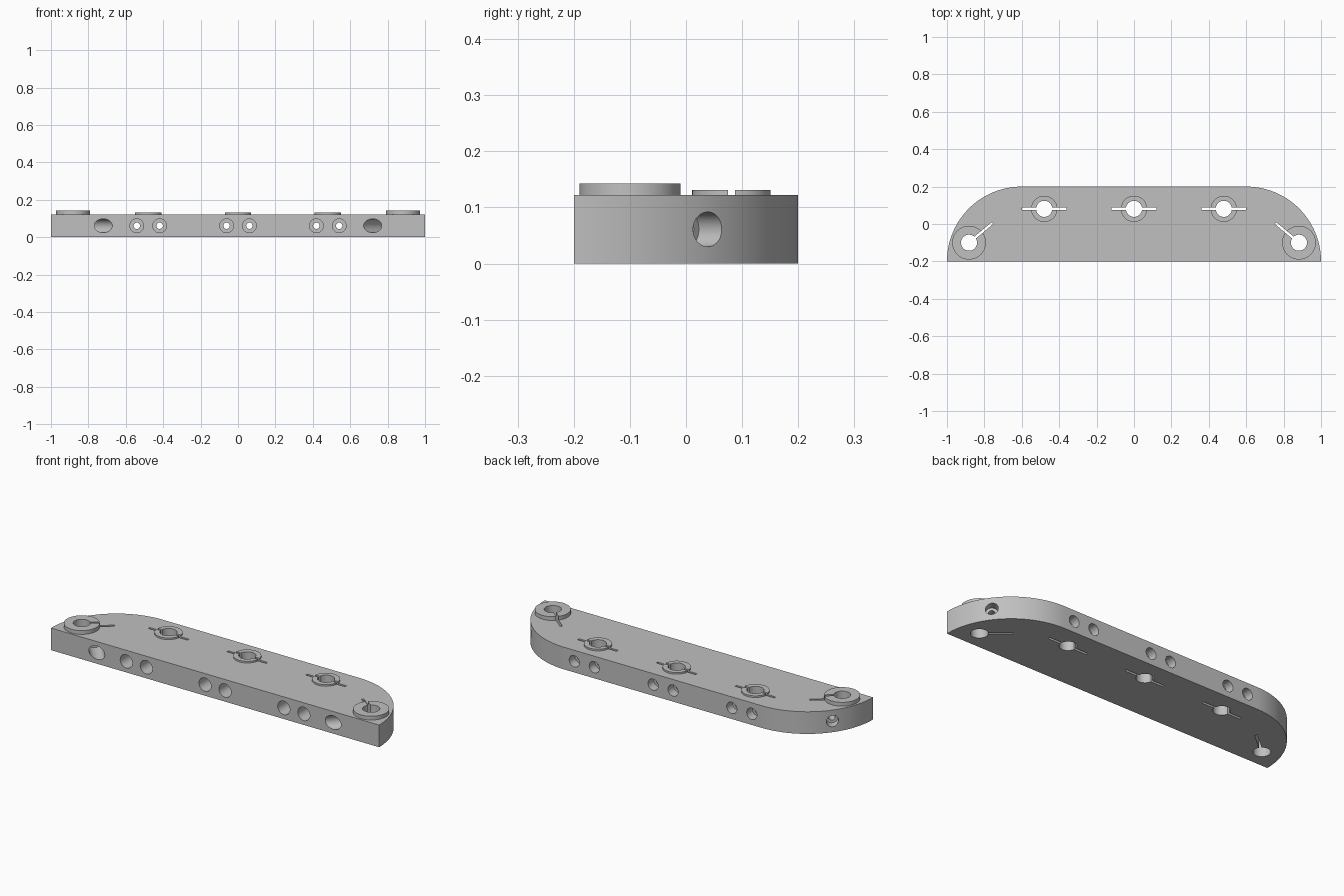
import bpy, bmesh, math
from mathutils import Matrix, Vector

if "Cube" in bpy.data.objects:
    bpy.data.objects.remove(bpy.data.objects["Cube"])

grey = bpy.data.materials.new("machined_grey")
grey.diffuse_color = (0.53, 0.53, 0.53, 1)
grey.use_nodes = True
grey.node_tree.nodes["Principled BSDF"].inputs["Base Color"].default_value = grey.diffuse_color

H = 0.122        # plate thickness
BOLT_Z = 0.061   # bolt centre height
HOLE_R = 0.043
SLOT_W = 0.013


def new_object(name, bm):
    bmesh.ops.recalc_face_normals(bm, faces=bm.faces)
    mesh = bpy.data.meshes.new(name)
    bm.to_mesh(mesh)
    bm.free()
    mesh.materials.append(grey)
    ob = bpy.data.objects.new(name, mesh)
    bpy.context.collection.objects.link(ob)
    return ob


def prism(name, outline, z0, z1):
    bm = bmesh.new()
    face = bm.faces.new([bm.verts.new((x, y, z0)) for x, y in outline])
    out = bmesh.ops.extrude_face_region(bm, geom=[face])
    top = [v for v in out["geom"] if isinstance(v, bmesh.types.BMVert)]
    bmesh.ops.translate(bm, verts=top, vec=(0, 0, z1 - z0))
    return new_object(name, bm)


def circle(cx, cy, r, n=64):
    return [(cx + r * math.cos(2 * math.pi * i / n), cy + r * math.sin(2 * math.pi * i / n))
            for i in range(n)]


def slot_outline(cx, cy, angle, s0, s1):
    rot = Matrix.Rotation(angle, 2)
    w = SLOT_W / 2
    pts = [rot @ Vector(p) for p in ((s0, -w), (s1, -w), (s1, w), (s0, w))]
    return [(cx + p.x, cy + p.y) for p in pts]


def stepped_bolt(start, direction, steps, n=40):
    """Turned cutter: steps are (distance along axis, radius)."""
    rot = Vector(direction).to_track_quat('Z', 'Y').to_matrix().to_4x4()
    mat = Matrix.Translation(start) @ rot
    bm = bmesh.new()
    rings = []
    for t, r in steps:
        rings.append([bm.verts.new(mat @ Vector((x, y, t))) for x, y in circle(0, 0, r, n)])
    for a, b in zip(rings, rings[1:]):
        for i in range(n):
            j = (i + 1) % n
            bm.faces.new((a[i], a[j], b[j], b[i]))
    bm.faces.new(rings[0])
    bm.faces.new(rings[-1])
    return new_object("bolt_cutter", bm)


def combine(body, other, operation):
    mod = body.modifiers.new("bool", 'BOOLEAN')
    mod.operation = operation
    mod.solver = 'EXACT'
    mod.object = other
    bpy.context.view_layer.objects.active = body
    bpy.ops.object.modifier_apply(modifier=mod.name)
    bpy.data.objects.remove(other)


# Plate with two rounded back corners
arc = [(0.6 + 0.4 * math.cos(a), -0.2 + 0.4 * math.sin(a))
       for a in (math.pi / 2 * i / 40 for i in range(41))]
plate = prism("clamp_plate", arc + [(-x, y) for x, y in reversed(arc)], 0, H)

# Clamp positions: x, y, boss radius, boss top, slot angle, slot start, slot end
A = math.radians(40)
clamps = [(x, 0.081, 0.07, 0.131, 0, -0.12, 0.12) for x in (-0.48, 0, 0.48)]
clamps += [(-0.882, -0.1, 0.09, 0.143, A, 0, 0.163),
           (0.882, -0.1, 0.09, 0.143, math.pi - A, 0, 0.163)]

# Raised bosses around each clamp hole
for x, y, r, top, *_ in clamps:
    combine(plate, prism("boss", circle(x, y, r), H - 0.03, top), 'UNION')

# Vertical holes and clamp slots
for x, y, r, top, ang, s0, s1 in clamps:
    combine(plate, prism("hole_cutter", circle(x, y, HOLE_R), -0.1, 0.3), 'DIFFERENCE')
    combine(plate, prism("slot_cutter", slot_outline(x, y, ang, s0, s1), -0.1, 0.3), 'DIFFERENCE')


def bolt_steps(front_floor, back_floor, end):
    return [(-0.1, 0.037), (front_floor, 0.037), (front_floor, 0.017),
            (back_floor, 0.017), (back_floor, 0.031), (end, 0.031)]


# Straight clamp bolts: deep front counterbore, shallow back recess
for cx in (-0.48, 0, 0.48):
    for dx in (-0.061, 0.061):
        combine(plate, stepped_bolt((cx + dx, -0.2, BOLT_Z), (0, 1, 0),
                                    bolt_steps(0.235, 0.35, 0.5)), 'DIFFERENCE')

# Angled bolts at the two ends
for s in (-1, 1):
    combine(plate, stepped_bolt((s * 0.72, -0.2, BOLT_Z), (s * math.sin(A), math.cos(A), 0),
                                bolt_steps(0.138, 0.265, 0.45)), 'DIFFERENCE')

# Smooth round walls, keep machined edges crisp
bpy.ops.object.select_all(action='DESELECT')
plate.select_set(True)
bpy.context.view_layer.objects.active = plate
bpy.ops.object.shade_smooth_by_angle(angle=math.radians(30))
